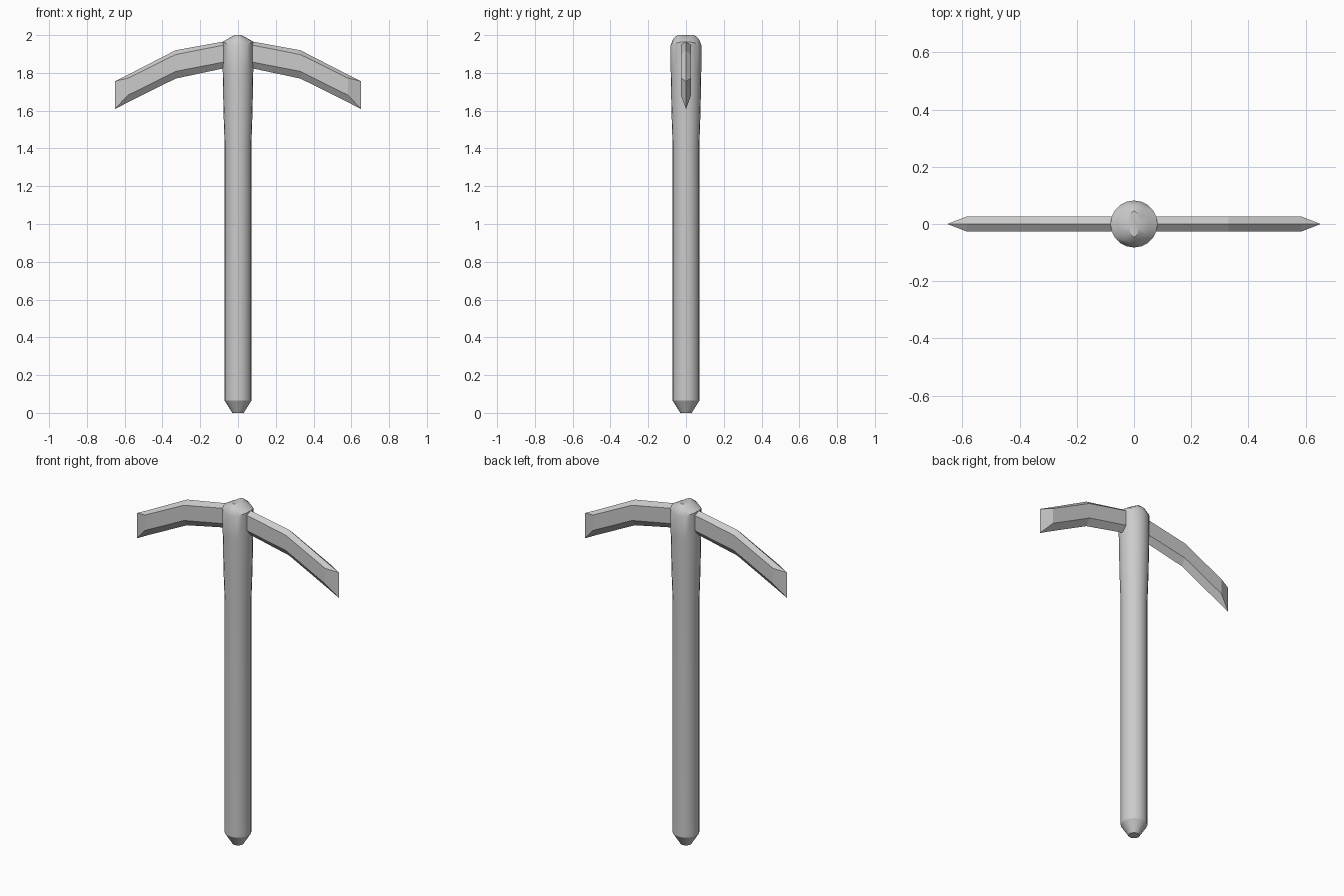
import bpy, bmesh, math

if "Cube" in bpy.data.objects:
    bpy.data.objects.remove(bpy.data.objects["Cube"])

SIDES = 20


def finish(name, bm, smooth):
    bmesh.ops.remove_doubles(bm, verts=bm.verts, dist=0.0005)
    bmesh.ops.recalc_face_normals(bm, faces=bm.faces)
    mesh = bpy.data.meshes.new(name)
    bm.to_mesh(mesh)
    bm.free()
    obj = bpy.data.objects.new(name, mesh)
    bpy.context.collection.objects.link(obj)
    if smooth:
        bpy.ops.object.select_all(action='DESELECT')
        obj.select_set(True)
        bpy.context.view_layer.objects.active = obj
        bpy.ops.object.shade_smooth_by_angle(angle=math.radians(30))
    return obj


def loft(bm, rings):
    loops = [[bm.verts.new(p) for p in ring] for ring in rings]
    for a, b in zip(loops, loops[1:]):
        n = len(a)
        for i in range(n):
            bm.faces.new((a[i], a[(i + 1) % n], b[(i + 1) % n], b[i]))
    bm.faces.new(loops[0])
    bm.faces.new(loops[-1])
    return loops


def ring(rx, ry, z, lift=0.0):
    # lift raises the ring towards its x ends
    angles = [2 * math.pi * i / SIDES for i in range(SIDES)]
    return [(rx * math.cos(a), ry * math.sin(a), z + lift * math.cos(a) ** 2)
            for a in angles]


# Shaft with a chamfered foot and a thicker socket end pinched into a ridge
bm = bmesh.new()
loft(bm, [ring(0.03, 0.03, 0), ring(0.071, 0.071, 0.065), ring(0.071, 0.071, 1.42),
          ring(0.077, 0.077, 1.6), ring(0.081, 0.081, 1.82),
          ring(0.082, 0.082, 1.945, 0.02), ring(0.055, 0.068, 1.98, 0.0),
          ring(0.018, 0.045, 2.0)])
finish("handle", bm, True)

# Pick blades: hexagonal section sweeping down to a vertical knife edge
# station: x, top ridge, upper side, lower side, bottom ridge
STATIONS = [(0.0, 1.98, 1.962, 1.872, 1.84),
            (0.33, 1.92, 1.897, 1.808, 1.77),
            (0.583, 1.79, 1.772, 1.682, 1.644)]
W = 0.027
for side, name in ((1, "right_blade"), (-1, "left_blade")):
    bm = bmesh.new()
    rings = [[(side * x, 0, t), (side * x, W, u), (side * x, W, l),
              (side * x, 0, b), (side * x, -W, l), (side * x, -W, u)]
             for x, t, u, l, b in STATIONS]
    top, bottom = (side * 0.652, 0, 1.756), (side * 0.652, 0, 1.608)
    loops = loft(bm, rings)
    end = loops[-1]
    bm.faces.remove(next(f for f in bm.faces if set(f.verts) == set(end)))
    vt, vb = bm.verts.new(top), bm.verts.new(bottom)
    for u, l in ((1, 2), (5, 4)):
        bm.faces.new((end[0], end[u], vt))
        bm.faces.new((end[u], end[l], vb, vt))
        bm.faces.new((end[l], end[3], vb))
    finish(name, bm, False)
